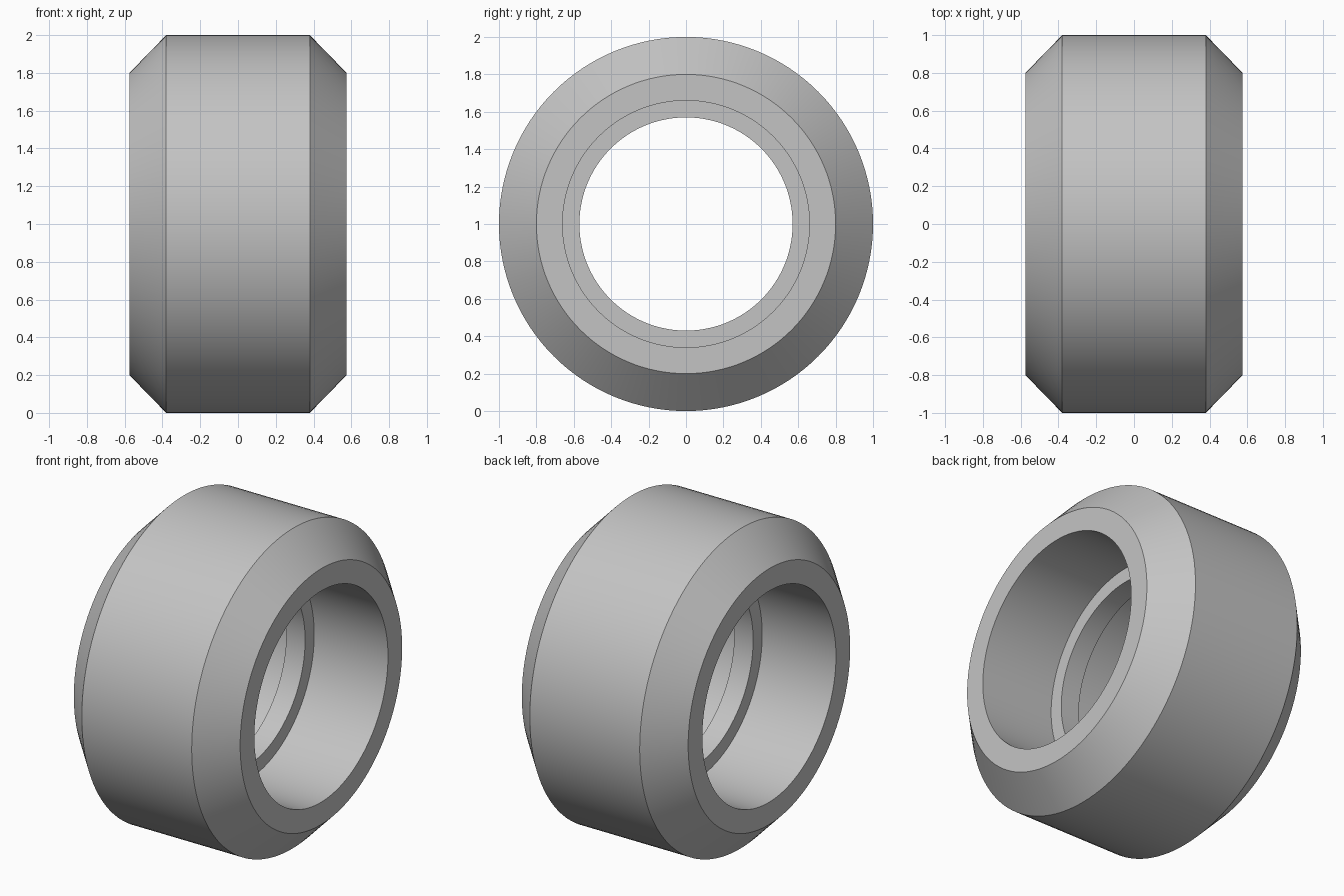
import bpy
import bmesh
from math import cos, sin, tau, radians

SEGMENTS = 128

cube = bpy.data.objects.get("Cube")
if cube:
    bpy.data.objects.remove(cube, do_unlink=True)

# Plain grey material
GREY = (0.55, 0.55, 0.55, 1.0)
grey = bpy.data.materials.new("plain_grey")
grey.use_nodes = True
grey.diffuse_color = GREY
grey.node_tree.nodes["Principled BSDF"].inputs["Base Color"].default_value = GREY


def lathe_x(name, profile, centre_z):
    """Revolve a closed (x, radius) profile around the x axis."""
    bm = bmesh.new()
    rings = []
    for i in range(SEGMENTS):
        a = tau * i / SEGMENTS
        rings.append([bm.verts.new((x, r * sin(a), r * cos(a))) for x, r in profile])
    n = len(profile)
    for i, ring in enumerate(rings):
        following = rings[(i + 1) % SEGMENTS]
        for j in range(n):
            k = (j + 1) % n
            bm.faces.new((ring[j], ring[k], following[k], following[j]))
    bmesh.ops.recalc_face_normals(bm, faces=bm.faces)
    mesh = bpy.data.meshes.new(name)
    bm.to_mesh(mesh)
    bm.free()
    mesh.materials.append(grey)
    obj = bpy.data.objects.new(name, mesh)
    obj.location.z = centre_z
    bpy.context.collection.objects.link(obj)
    return obj


# Half section: outer tread, bevel, end face, bore, central rib
half = [(0.38, 1.0), (0.575, 0.8), (0.575, 0.66), (0.065, 0.66), (0.065, 0.57)]
section = half + [(-x, r) for x, r in reversed(half)]
ring = lathe_x("bevelled_ring", section, 1.0)

# Smooth round surfaces with sharp rims
bpy.ops.object.select_all(action="DESELECT")
ring.select_set(True)
bpy.context.view_layer.objects.active = ring
bpy.ops.object.shade_smooth_by_angle(angle=radians(30))
